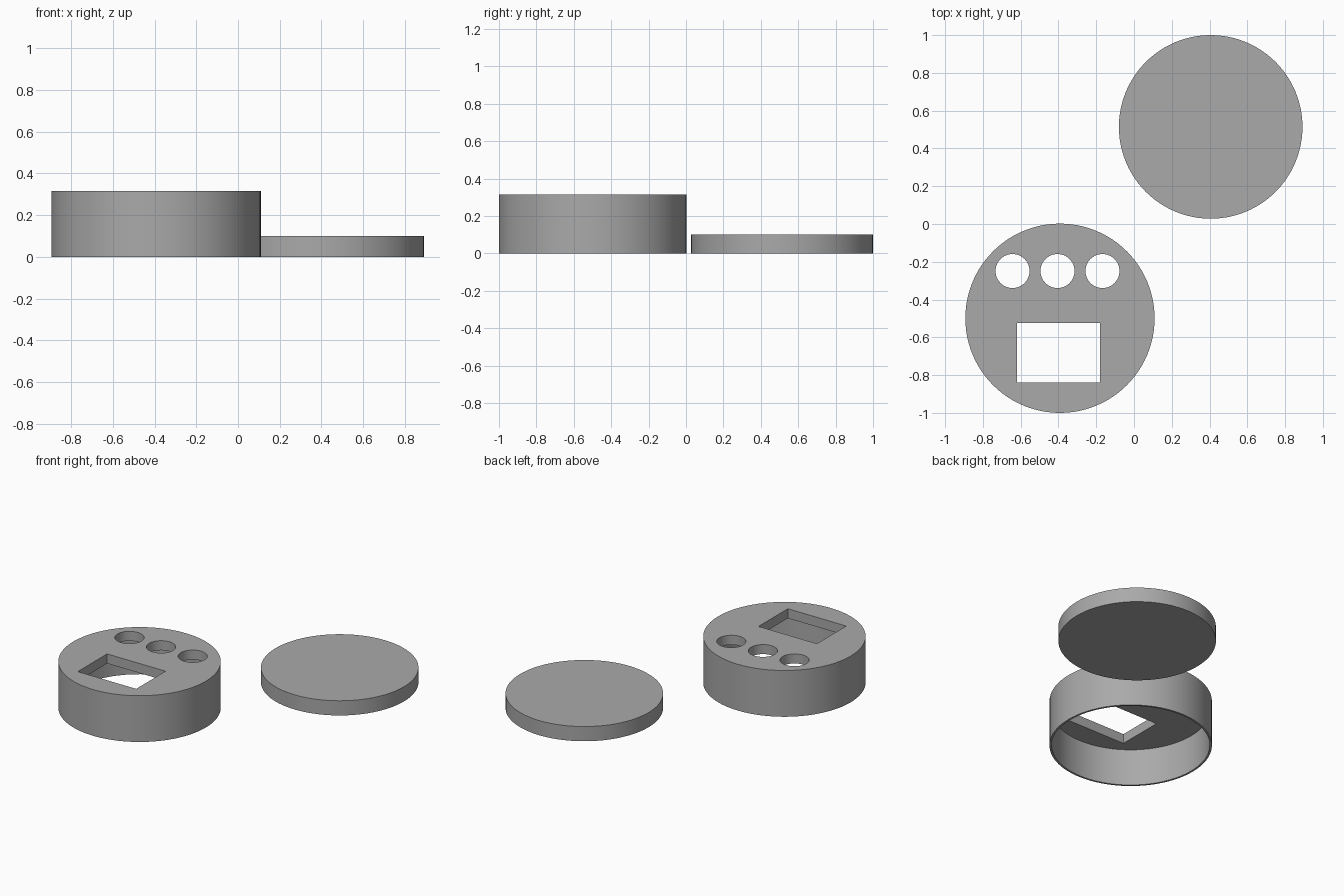
import bpy
import math

if "Cube" in bpy.data.objects:
    bpy.data.objects.remove(bpy.data.objects["Cube"], do_unlink=True)

CASE_X, CASE_Y, CASE_R, CASE_H = -0.392, -0.499, 0.501, 0.315
WALL, PLATE = 0.013, 0.065
LID_X, LID_Y, LID_R, LID_H = 0.406, 0.514, 0.486, 0.1

grey = bpy.data.materials.new("plain grey")
grey.use_nodes = True
colour = (0.4, 0.4, 0.4, 1)
grey.diffuse_color = colour
grey.node_tree.nodes["Principled BSDF"].inputs["Base Color"].default_value = colour


def disc(name, x, y, radius, low, high, sides=96):
    bpy.ops.mesh.primitive_cylinder_add(
        vertices=sides, radius=radius, depth=high - low,
        location=(x, y, (low + high) / 2))
    obj = bpy.context.object
    obj.name = name
    obj.data.materials.append(grey)
    return obj


def cut(target, cutter):
    mod = target.modifiers.new("cut", "BOOLEAN")
    mod.operation = "DIFFERENCE"
    mod.solver = "EXACT"
    mod.object = cutter
    bpy.context.view_layer.objects.active = target
    bpy.ops.object.modifier_apply(modifier=mod.name)
    bpy.data.objects.remove(cutter, do_unlink=True)


def smooth(obj):
    bpy.ops.object.select_all(action="DESELECT")
    obj.select_set(True)
    bpy.context.view_layer.objects.active = obj
    bpy.ops.object.shade_smooth_by_angle(angle=math.radians(30))


# Round case, hollow and open underneath
case = disc("case", CASE_X, CASE_Y, CASE_R, 0, CASE_H)
cut(case, disc("cavity", CASE_X, CASE_Y, CASE_R - WALL, -0.1, CASE_H - PLATE))

# Row of three button holes
for i in (-1, 0, 1):
    cut(case, disc("button_hole", CASE_X - 0.013 + i * 0.238, CASE_Y + 0.25,
                   0.09, 0.1, 0.5, 64))

# Rectangular display window
bpy.ops.mesh.primitive_cube_add(
    size=1, location=(CASE_X - 0.007, CASE_Y - 0.183, 0.3))
window = bpy.context.object
window.scale = (0.44, 0.315, 0.4)
window.data.materials.append(grey)
cut(case, window)
smooth(case)

# Separate solid lid
smooth(disc("lid", LID_X, LID_Y, LID_R, 0, LID_H))
